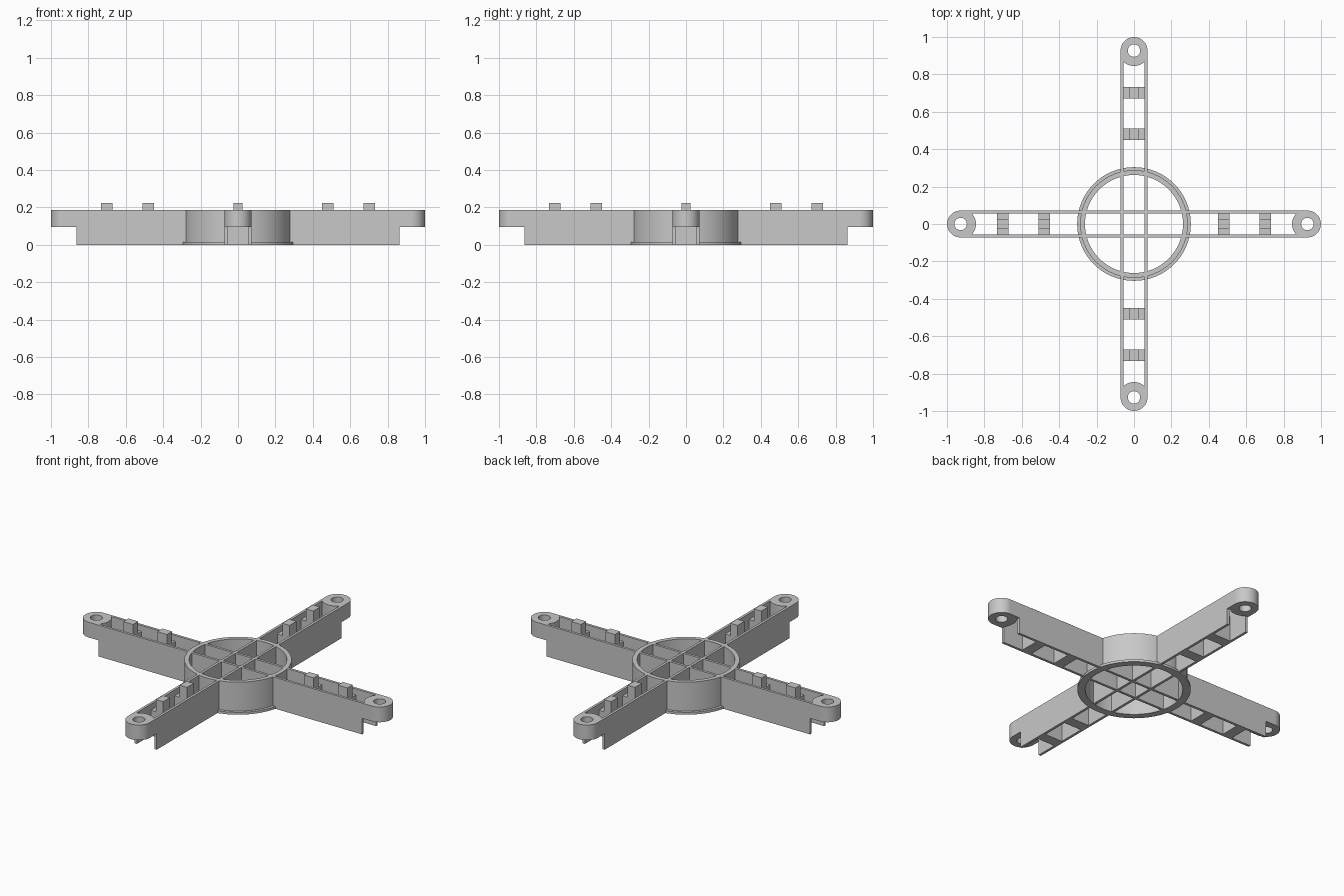
import bpy, bmesh
from math import cos, sin, pi, radians
from mathutils import Matrix

cube = bpy.data.objects.get("Cube")
if cube:
    bpy.data.objects.remove(cube, do_unlink=True)

TOP = 0.185          # height of the frame
HALF_W = 0.072       # half width of an arm
WALL = 0.015         # rail thickness
BOSS_X = 0.927       # centre of each end boss
BOSS_Z = 0.095       # underside of each end boss
SEG = 64

grey = bpy.data.materials.new("light grey plastic")
grey.use_nodes = True
colour = (0.58, 0.58, 0.58, 1)
grey.diffuse_color = colour
grey.node_tree.nodes["Principled BSDF"].inputs["Base Color"].default_value = colour


def finish(name, bm, angle=0.0):
    """Turn a bmesh into a named object, rotated about z."""
    bmesh.ops.remove_doubles(bm, verts=bm.verts, dist=1e-5)
    bmesh.ops.recalc_face_normals(bm, faces=bm.faces)
    bm.transform(Matrix.Rotation(angle, 4, 'Z'))
    mesh = bpy.data.meshes.new(name)
    bm.to_mesh(mesh)
    bm.free()
    mesh.materials.append(grey)
    obj = bpy.data.objects.new(name, mesh)
    bpy.context.collection.objects.link(obj)
    bpy.ops.object.select_all(action='DESELECT')
    obj.select_set(True)
    bpy.context.view_layer.objects.active = obj
    bpy.ops.object.shade_smooth_by_angle(angle=radians(30))
    return obj


def skin(loops):
    """Join closed loops into a tube that closes on itself."""
    bm = bmesh.new()
    rows = [[bm.verts.new(p) for p in loop] for loop in loops]
    for a, b in zip(rows, rows[1:] + rows[:1]):
        for i in range(len(a)):
            j = (i + 1) % len(a)
            bm.faces.new((a[i], a[j], b[j], b[i]))
    return bm


def circle(r, z, x=0.0):
    return [(x + r * cos(2 * pi * i / SEG), r * sin(2 * pi * i / SEG), z) for i in range(SEG)]


def add_box(bm, x, width, depth, z0, z1):
    matrix = Matrix.Translation((x, 0, (z0 + z1) / 2)) @ Matrix.Diagonal((width, depth, z1 - z0, 1))
    bmesh.ops.create_cube(bm, size=1, matrix=matrix)


def boss_outline(z):
    """Rounded outer end, with a wider arc between the rails inside."""
    points = []
    for i in range(SEG):
        c, s = cos(2 * pi * i / SEG), sin(2 * pi * i / SEG)
        if c > -1e-6:
            points.append((BOSS_X + HALF_W * c, HALF_W * s, z))
        else:
            limit = HALF_W - WALL / 2
            points.append((BOSS_X + 0.082 * c, max(-limit, min(limit, 0.082 * s)), z))
    return points


# Central hub ring with its bottom flange
hub = [(0.262, 0), (0.304, 0), (0.304, 0.014), (0.288, 0.014), (0.288, TOP), (0.262, TOP)]
finish("hub_ring", skin([circle(r, z) for r, z in hub]))

# Full-length rails, crossing inside the hub as a grid
half = [(0.863, 0), (0.863, BOSS_Z), (BOSS_X, BOSS_Z), (BOSS_X, TOP)]
side = half + [(-x, z) for x, z in reversed(half)]
for axis, angle in (("cross", 0), ("long", pi / 2)):
    for label, sign in (("a", -1), ("b", 1)):
        bm = bmesh.new()
        y = sign * (HALF_W - WALL / 2) - WALL / 2
        face = bm.faces.new([bm.verts.new((x, y, z)) for x, z in side])
        made = bmesh.ops.extrude_face_region(bm, geom=[face])["geom"]
        moved = [v for v in made if isinstance(v, bmesh.types.BMVert)]
        bmesh.ops.translate(bm, verts=moved, vec=(0, WALL, 0))
        finish(f"{axis}_rail_{label}", bm, angle)

for k, arm in enumerate(("left", "back", "right", "front")):
    angle = k * pi / 2
    # End boss with a screw hole
    finish(f"{arm}_end_boss", skin([
        boss_outline(BOSS_Z), boss_outline(TOP),
        circle(0.033, TOP, BOSS_X), circle(0.033, BOSS_Z, BOSS_X)]), angle)
    # Cross ribs with raised pegs
    for label, x in (("inner", 0.48), ("outer", 0.702)):
        bm = bmesh.new()
        add_box(bm, x, 0.063, 2 * HALF_W - WALL, 0, 0.15)
        finish(f"{arm}_{label}_rib", bm, angle)
        bm = bmesh.new()
        add_box(bm, x, 0.063, 0.048, 0.14, 0.222)
        finish(f"{arm}_{label}_peg", bm, angle)
